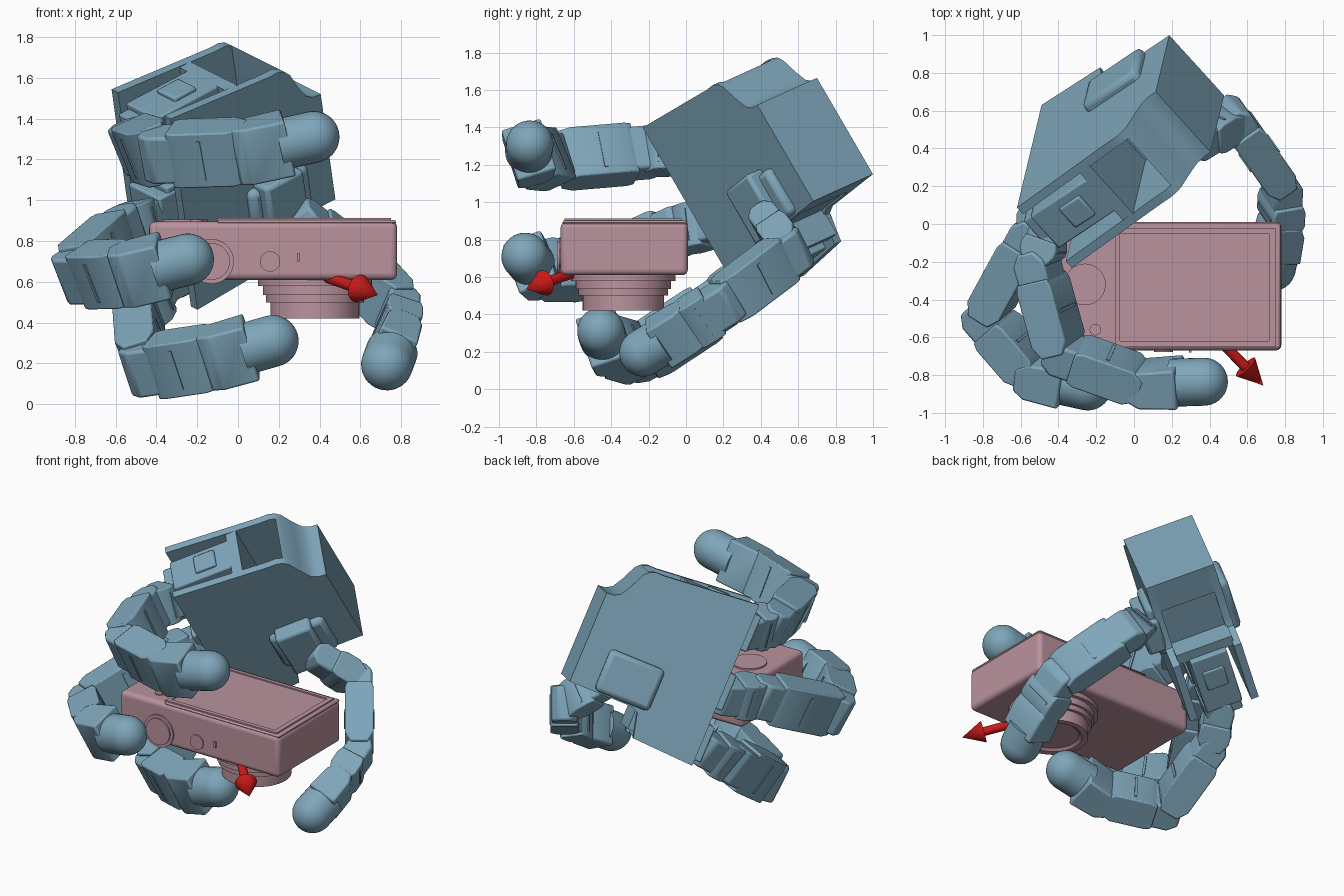
import bpy, bmesh, math
from mathutils import Vector, Matrix

if "Cube" in bpy.data.objects:
    bpy.data.objects.remove(bpy.data.objects["Cube"])

V = Vector


def material(name, rgb):
    m = bpy.data.materials.new(name)
    m.diffuse_color = (*rgb, 1)
    m.use_nodes = True
    m.node_tree.nodes["Principled BSDF"].inputs["Base Color"].default_value = m.diffuse_color
    return m


BLUE = material("blue", (0.21, 0.38, 0.49))
PINK = material("pink", (0.49, 0.29, 0.34))
RED = material("red", (0.6, 0.01, 0.01))


def finish(ob, mat, bevel=0, angle=35, segs=2):
    ob.data.materials.append(mat)
    if bevel:
        b = ob.modifiers.new("bevel", 'BEVEL')
        b.width, b.segments, b.limit_method = bevel, segs, 'ANGLE'
    bpy.ops.object.select_all(action='DESELECT')
    ob.select_set(True)
    bpy.context.view_layer.objects.active = ob
    bpy.ops.object.shade_smooth_by_angle(angle=math.radians(angle))
    return ob


def make(name, bm, mat, **kw):
    bmesh.ops.recalc_face_normals(bm, faces=bm.faces)
    me = bpy.data.meshes.new(name)
    bm.to_mesh(me)
    bm.free()
    ob = bpy.data.objects.new(name, me)
    bpy.context.collection.objects.link(ob)
    return finish(ob, mat, **kw)


def prism(name, pts, frame, h0, h1, mat=BLUE, **kw):
    """Extrude a 2D outline between two heights of a frame (origin, x, y, z)."""
    o, x, y, z = frame
    bm = bmesh.new()
    vs = [bm.verts.new(o + x * a + y * b + z * h0) for a, b in pts]
    face = bm.faces.new(vs)
    ext = bmesh.ops.extrude_face_region(bm, geom=[face])['geom']
    for e in ext:
        if isinstance(e, bmesh.types.BMVert):
            e.co += z * (h1 - h0)
    return make(name, bm, mat, **kw)


def rect(a0, a1, b0, b1):
    return [(a0, b0), (a1, b0), (a1, b1), (a0, b1)]


def revolve(name, profile, p, axis, mat, n=40):
    """Lathe (radius, height) points around an axis starting at p."""
    q = V((0, 0, 1)).rotation_difference(axis)
    bm = bmesh.new()
    vs = [bm.verts.new(p + q @ V((r, 0, h))) for r, h in profile]
    es = [bm.edges.new(e) for e in zip(vs, vs[1:])]
    bmesh.ops.spin(bm, geom=vs + es, cent=p, axis=axis, angle=math.tau, steps=n, use_duplicate=False)
    bmesh.ops.remove_doubles(bm, verts=bm.verts, dist=1e-4)
    return make(name, bm, mat)


def disc(name, p, axis, r, h, mat=PINK):
    return revolve(name, [(0, 0), (r, 0), (r, h), (0, h)], V(p), V(axis).normalized(), mat)


# ---- palm: frame runs wrist to fingers (W), across (A), back to front (U)
A = V((-.12, -.5, .86)).normalized()
U = V((.637, -.70, -.318))
U = (U - A * U.dot(A)).normalized()
W = U.cross(A)
PALM = (V((.115, .70, 1.665)), W, A, U)
curve = [(0, 0), (.05, .005), (.09, .03), (.13, .10), (.17, .19), (.20, .22), (.24, .235), (.30, .235)]
plate = curve + [(.92, .29), (.92, -.8), (.51, -.78), (.47, -.62), (.42, -.6), (0, -.6)]
prism("palm_back_plate", plate, PALM, 0, .05)
prism("palm_front_plate", plate, PALM, .405, .455)
prism("wrist_block", curve[:-2] + [(.2, -.6), (0, -.6)], PALM, .04, .41)
prism("palm_rib", rect(.46, .53, -.74, .25), PALM, .04, .41)
for b in (.10, -.30, -.65):
    prism("finger_motor", rect(.52, .92, b - .13, b + .15), PALM, .10, .34, bevel=.01)
    prism("motor_cap", rect(.62, .76, b - .14, b + .17), PALM, .15, .29, bevel=.01)
    prism("knuckle_mount", rect(.86, .98, b - .12, b + .12), PALM, .11, .35, bevel=.01)
# thumb motor showing through both sides of the palm
prism("thumb_motor", rect(.16, .53, -.59, -.31), PALM, -.05, .50, bevel=.03)


# ---- finger parts
def seg_frame(p, q, hint):
    x = (q - p).normalized()
    z = (hint - x * hint.dot(x)).normalized()
    return (p, x, z.cross(x), z)


def link(name, p, q, hint, w=.145, t=.10):
    """Motor housing with a faceted joint bracket."""
    f = seg_frame(p, q, hint)
    L = (q - p).length
    body = [(.07, -t * .85), (.11, -t), (L - .08, -t), (L - .01, -t * .6), (L - .01, t * .6),
            (L - .08, t), (.11, t), (.07, t * .85)]
    prism(name + "_housing", body, f, -w, w, bevel=.008)
    knuckle = [(.1, -t * .9), (-.03, -t * .9), (-t * .9, -t * .45), (-t * .9, t * .45),
               (-.03, t * .9), (.1, t * .9)]
    prism(name + "_bracket", knuckle, f, -w * .86, w * .86, bevel=.015)
    prism(name + "_band", rect(L * .5, L * .54, -t - .006, t + .006), f, -w * .72, w * .72)


def fingertip(name, p, c, r=.127):
    """Cylinder with a round end centred at c."""
    x = (c - p).normalized()
    L = (c - p).length
    prof = [(0, L * .45), (r, L * .45)]
    prof += [(r * math.cos(i * math.pi / 20), L + r * math.sin(i * math.pi / 20)) for i in range(11)]
    prof[-1] = (0, L + r)
    revolve(name, prof, p, x, BLUE, 32)


def finger(name, pts, hint, w=.145, t=.10):
    pts = [V(p) for p in pts]
    for i, (p, q) in enumerate(zip(pts, pts[1:-1])):
        link(f"{name}_link{i}", p, q, hint, w * (.85 if i == 0 else 1), t)
    p, c = pts[-2], pts[-1]
    f = seg_frame(p, c, hint)
    L = (c - p).length * .6
    prism(name + "_end_block", [(-.08, -.06), (-.02, -t), (L, -t * 1.1), (L, t * 1.1), (-.02, t), (-.08, .06)],
          f, -w, w, bevel=.012)
    fingertip(name + "_tip", p, c)


FH = V((-.33, -.30, .88)).normalized()   # hinge direction of the fingers
finger("upper_finger", [(-.44, -.01, 1.29), (-.51, -.22, 1.265), (-.38, -.69, 1.225), (.06, -.845, 1.24),
                        (.37, -.835, 1.31)], FH)
finger("middle_finger", [(-.42, .17, .90), (-.55, -.05, .84), (-.79, -.49, .635), (-.52, -.80, .64),
                         (-.245, -.86, .71)], FH)
finger("lower_finger", [(-.40, .36, .60), (-.48, .17, .45), (-.46, -.24, .18), (-.09, -.43, .235),
                        (.17, -.455, .31)], FH)

# ---- thumb
TH = V((.35, -.5, .8))
prism("thumb_mount", rect(.24, .48, -.62, -.28), PALM, .44, .56, bevel=.02)
finger("thumb", [(.33, .44, .89), (.53, .565, .735), (.785, .20, .46), (.775, -.03, .315), (.73, -.23, .195)],
       TH, w=.13, t=.09)

# ---- camera held in the hand, screen facing up and lens facing down
Z = (V((0, 0, 0)), V((1, 0, 0)), V((0, 1, 0)), V((0, 0, 1)))
prism("camera_body", rect(-.435, .78, -.67, .01), Z, .61, .895, PINK, bevel=.03, segs=4)
prism("back_panel", rect(-.10, .775, -.66, .005), Z, .88, .903, PINK, bevel=.012)
outer, inner = rect(-.10, .75, -.65, -.025), rect(-.075, .715, -.62, -.05)
for i in range(4):
    j = (i + 1) % 4
    prism("screen_frame", [outer[i], outer[j], inner[j], inner[i]], Z, .89, .912, PINK)
disc("control_wheel", (-.26, -.32, .89), (0, 0, 1), .11, .015)
disc("small_button", (-.205, -.56, .89), (0, 0, 1), .03, .015)
disc("mode_dial", (-.13, -.65, .70), (0, -1, 0), .11, .03)
disc("mode_dial_cap", (-.13, -.65, .70), (0, -1, 0), .09, .04)
disc("shutter_button", (.157, -.65, .70), (0, -1, 0), .05, .028)
prism("power_switch", rect(.29, .305, -.68, -.65), Z, .70, .74, PINK)
revolve("lens", [(0, 0), (.28, 0), (.28, .04), (.255, .04), (.255, .085), (.24, .085), (.24, .12),
                 (.218, .12), (.218, .20), (.18, .20), (.16, .185), (0, .185)],
        V((.377, -.335, .62)), V((0, 0, -1)), PINK, 48)

# ---- direction arrow
a0, a1 = V((.42, -.58, .63)), V((.685, -.855, .535))
L = (a1 - a0).length
revolve("arrow", [(0, 0), (.028, 0), (.028, L - .14), (.07, L - .14), (0, L)], a0, (a1 - a0).normalized(), RED, 24)
